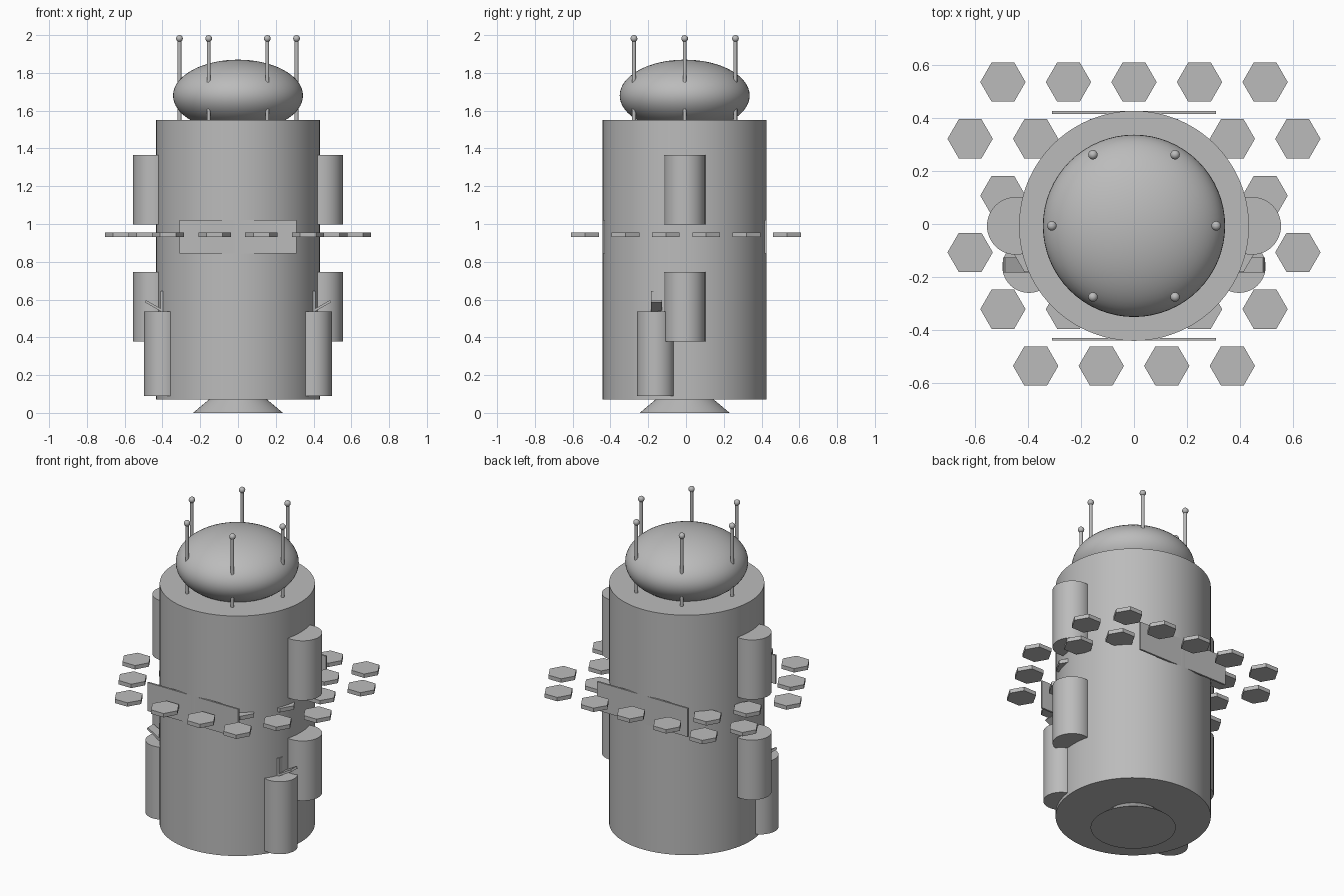
import bpy, math
from mathutils import Matrix

cube = bpy.data.objects.get("Cube")
if cube:
    bpy.data.objects.remove(cube, do_unlink=True)

CY = -0.007  # the hull axis sits slightly forward of centre

GREY = bpy.data.materials.new("plain grey")
GREY.use_nodes = True
colour = (0.5, 0.5, 0.5, 1)
GREY.diffuse_color = colour
GREY.node_tree.nodes["Principled BSDF"].inputs["Base Color"].default_value = colour


def finish(name, smooth=True):
    ob = bpy.context.object
    ob.name = name
    ob.data.materials.append(GREY)
    if smooth:
        bpy.ops.object.shade_smooth_by_angle(angle=math.radians(40))
    return ob


def cylinder(name, x, y, z0, z1, r, sides=48, top=None, smooth=True):
    bpy.ops.mesh.primitive_cone_add(vertices=sides, radius1=r, radius2=r if top is None else top,
                                    depth=z1 - z0, location=(x, y, (z0 + z1) / 2))
    return finish(name, smooth)


def ball(name, loc, radii, segments, rings):
    bpy.ops.mesh.primitive_uv_sphere_add(segments=segments, ring_count=rings, radius=1)
    ob = finish(name)
    ob.data.transform(Matrix.Diagonal((*radii, 1)))
    ob.location = loc
    return ob


def box(name, loc, size, tilt=0):
    bpy.ops.mesh.primitive_cube_add(size=1, location=loc)
    ob = finish(name, False)
    ob.data.transform(Matrix.Diagonal((*size, 1)))
    ob.rotation_euler.y = tilt
    return ob


# Hull, engine nozzle and dome
cylinder("hull", 0, CY, 0.07, 1.55, 0.434, 96)
cylinder("nozzle", 0, CY, 0, 0.15, 0.238, 64, top=0.06)
ball("dome", (0, CY, 1.68), (0.344, 0.344, 0.19), 64, 32)

# Ring of antennas through the dome
for i in range(6):
    a = i * math.pi / 3
    x, y = 0.31 * math.cos(a), CY + 0.31 * math.sin(a)
    cylinder(f"antenna_rod_{i}", x, y, 1.5, 1.982, 0.01, 16)
    ball(f"antenna_tip_{i}", (x, y, 1.982), (0.018,) * 3, 16, 10)

# Side pods, docking pods and their small fins
for side, s in (("left", 1), ("right", -1)):
    cylinder(f"upper_pod_{side}", s * 0.446, CY, 0.997, 1.365, 0.109)
    cylinder(f"lower_pod_{side}", s * 0.446, CY, 0.378, 0.747, 0.109)
    cylinder(f"small_pod_{side}", s * 0.397, -0.16, 0.09, 0.537, 0.1)
    box(f"upright_fin_{side}", (s * 0.403, -0.155, 0.585), (0.013, 0.058, 0.12))
    box(f"tilted_fin_{side}", (s * 0.444, -0.155, 0.565), (0.108, 0.058, 0.013),
        tilt=-s * math.radians(30))

# Flat panels on the front and back
for side, s in (("front", -1), ("back", 1)):
    box(f"panel_{side}", (0, CY + s * 0.428, 0.933), (0.62, 0.011, 0.176))

# Hexagonal tiles on a honeycomb grid, kept inside a circle
PITCH, ROW = 0.2474, 0.2143
for j in range(6):
    y = (2.5 - j) * ROW
    for i in range(-4, 5):
        x = (i + 0.5 * (j % 2)) * PITCH
        if math.hypot(x, y) < 0.74:
            tile = cylinder(f"tile_{j}_{i + 4}", x, y, 0.931, 0.955, 0.0855, 6, smooth=False)
            tile.data.transform(Matrix.Rotation(math.pi / 6, 4, "Z"))
